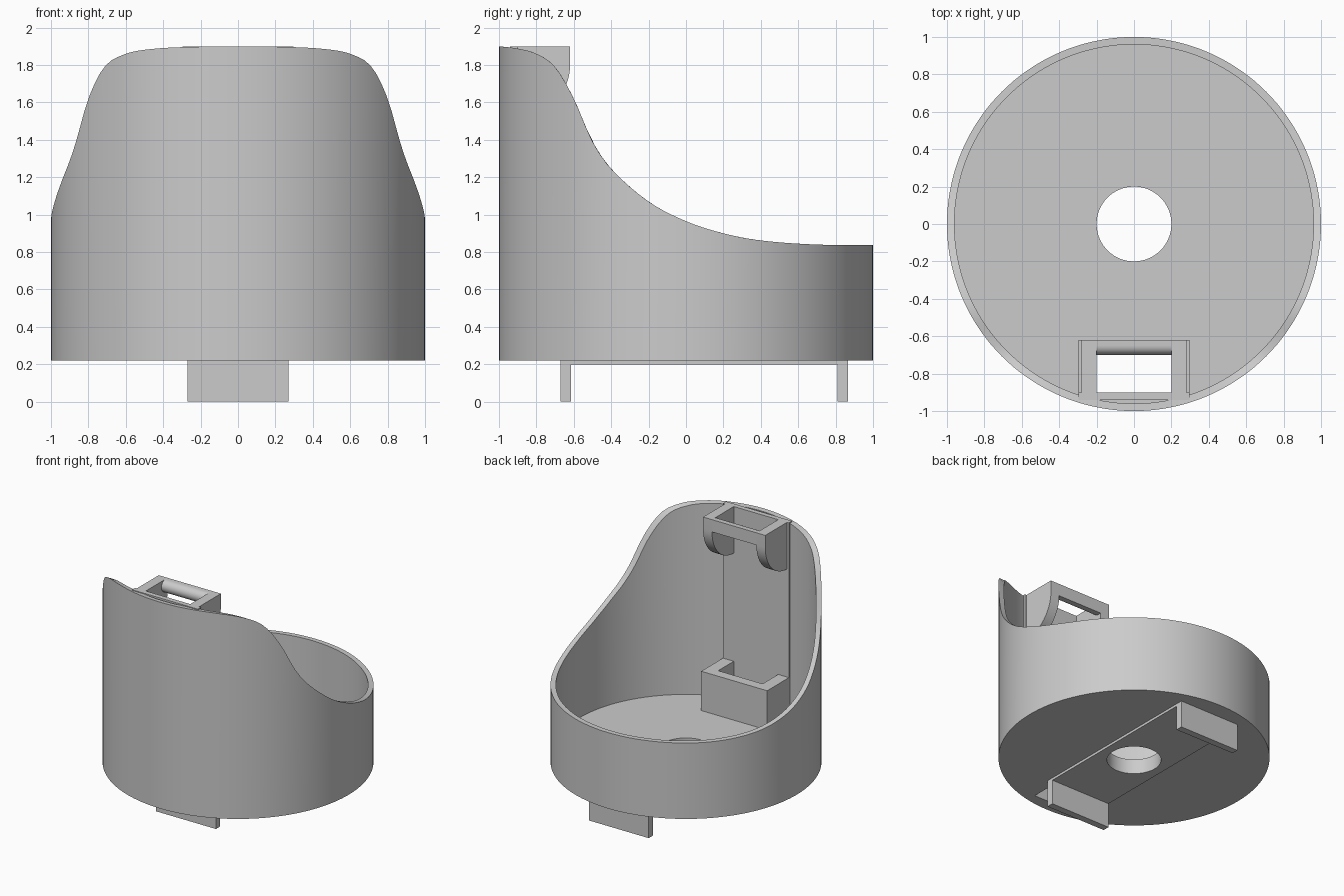
import bpy, bmesh, math

cube = bpy.data.objects.get("Cube")
if cube:
    bpy.data.objects.remove(cube, do_unlink=True)

GREY = (0.6, 0.6, 0.6, 1.0)
mat = bpy.data.materials.new("plain grey")
mat.use_nodes = True
mat.diffuse_color = GREY
mat.node_tree.nodes["Principled BSDF"].inputs["Base Color"].default_value = GREY

SEG = 144
OUTER, INNER = 1.0, 0.96
BASE, FLOOR, TOP = 0.22, 0.32, 1.9

# Rim height along y, from the tall front to the low back
RIM = [(-1, 1.9), (-.9, 1.888), (-.8, 1.86), (-.7, 1.79), (-.6, 1.62), (-.5, 1.39),
       (-.4, 1.245), (-.2, 1.07), (0, .965), (.2, .9), (.4, .862), (.7, .84), (1, .838)]


def slope(i):
    a, b = RIM[max(i - 1, 0)], RIM[min(i + 1, len(RIM) - 1)]
    return (b[1] - a[1]) / (b[0] - a[0])


def rim_height(y):
    i = max(k for k in range(len(RIM) - 1) if RIM[k][0] <= y + 1e-6 or k == 0)
    (y0, z0), (y1, z1) = RIM[i], RIM[i + 1]
    w = y1 - y0
    t = (y - y0) / w
    return (z0 * (1 + 2 * t) * (1 - t) ** 2 + z1 * t * t * (3 - 2 * t)
            + w * slope(i) * t * (1 - t) ** 2 - w * slope(i + 1) * t * t * (1 - t))


def finish(name, bm):
    bmesh.ops.recalc_face_normals(bm, faces=bm.faces)
    mesh = bpy.data.meshes.new(name)
    bm.to_mesh(mesh)
    bm.free()
    mesh.materials.append(mat)
    obj = bpy.data.objects.new(name, mesh)
    bpy.context.collection.objects.link(obj)
    return obj


def extrude(name, profile, axis, lo, hi):
    """Extrude a closed 2D profile along x (profile is y, z) or z (profile is x, y)."""
    bm = bmesh.new()
    place = (lambda p, t: (t, p[0], p[1])) if axis == "x" else (lambda p, t: (p[0], p[1], t))
    a = [bm.verts.new(place(p, lo)) for p in profile]
    b = [bm.verts.new(place(p, hi)) for p in profile]
    bm.faces.new(a)
    bm.faces.new(b)
    for i in range(len(a)):
        j = (i + 1) % len(a)
        bm.faces.new((a[i], a[j], b[j], b[i]))
    return finish(name, bm)


def rect(x0, x1, y0, y1):
    return [(x0, y0), (x1, y0), (x1, y1), (x0, y1)]


def arc(cx, cy, rx, ry, start, end, n):
    angles = [math.radians(start + (end - start) * i / n) for i in range(n + 1)]
    return [(cx + rx * math.cos(a), cy + ry * math.sin(a)) for a in angles]


def cut(obj, cutter):
    mod = obj.modifiers.new("hole", "BOOLEAN")
    mod.operation = "DIFFERENCE"
    mod.solver = "EXACT"
    mod.object = cutter
    bpy.context.view_layer.objects.active = obj
    bpy.ops.object.modifier_apply(modifier=mod.name)


def smooth(obj):
    bpy.ops.object.select_all(action="DESELECT")
    obj.select_set(True)
    bpy.context.view_layer.objects.active = obj
    bpy.ops.object.shade_smooth_by_angle(angle=math.radians(30))


# Round cup with a swept rim and a thick floor
bm = bmesh.new()
rings = []
for radius, level in ((OUTER, BASE), (OUTER, None), (INNER, None), (INNER, FLOOR)):
    ring = []
    for i in range(SEG):
        a = 2 * math.pi * i / SEG
        x, y = radius * math.cos(a), radius * math.sin(a)
        ring.append(bm.verts.new((x, y, rim_height(y) if level is None else level)))
    rings.append(ring)
for lower, upper in zip(rings, rings[1:]):
    for i in range(SEG):
        j = (i + 1) % SEG
        bm.faces.new((lower[i], lower[j], upper[j], upper[i]))
bm.faces.new(rings[0])
bm.faces.new(rings[-1])
cup = finish("cup", bm)

# Strap under the floor with a foot at each end
strap = extrude("base_strap", [(-.67, BASE), (-.67, 0), (-.615, 0), (-.615, .2),
                               (.81, .2), (.81, 0), (.865, 0), (.865, BASE)], "x", -.27, .27)

# Drain hole and slot through the floor
drain = extrude("drain_cutter", arc(0, 0, .2, .2, 0, 357, 63)[:], "z", .1, .5)
slot = extrude("slot_cutter", rect(-.2, .2, -.9, -.7), "z", .1, .5)
for target, cutter in ((cup, drain), (cup, slot), (strap, drain)):
    cut(target, cutter)
for cutter in (drain, slot):
    bpy.data.objects.remove(cutter, do_unlink=True)
smooth(cup)
smooth(strap)

# Flat mounting pad on the inside of the tall wall
extrude("mounting_pad", rect(-.297, .297, -.94, -.9), "z", FLOOR, TOP)

# Lower U-shaped socket standing on the floor
extrude("lower_socket", [(-.297, -.91), (-.297, -.62), (.297, -.62), (.297, -.91),
                         (.2, -.91), (.2, -.7), (-.2, -.7), (-.2, -.91)], "z", FLOOR, .64)

# Upper bracket: two rounded cheeks joined by a round-edged bar
cheek = [(-.91, TOP), (-.62, TOP)] + arc(-.9, 1.8, .28, .28, 0, -90, 16) + [(-.91, 1.52)]
for side, lo in (("left", .2), ("right", -.28)):
    smooth(extrude(side + "_bracket_cheek", cheek, "x", lo, lo + .08))
bar = [(-.62, 1.8), (-.62, TOP)] + arc(-.65, 1.85, .05, .05, 90, 270, 16)
smooth(extrude("bracket_bar", bar, "x", -.2, .2))
